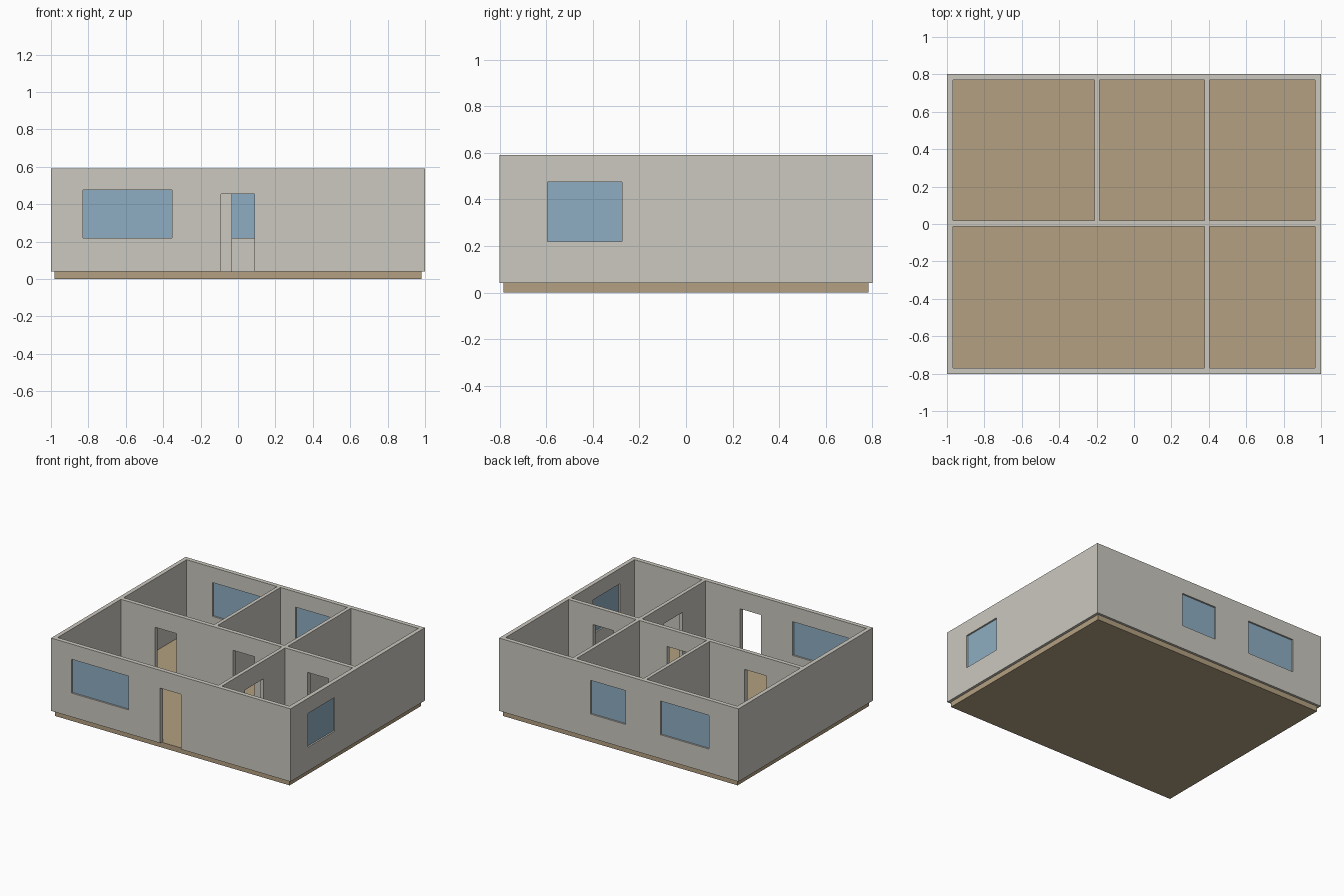
import bpy, bmesh
from mathutils import Matrix, Vector

if "Cube" in bpy.data.objects:
    bpy.data.objects.remove(bpy.data.objects["Cube"])


def boxes(name, bounds, mat=None):
    """One object made of axis-aligned boxes (x0, x1, y0, y1, z0, z1)."""
    bm = bmesh.new()
    for x0, x1, y0, y1, z0, z1 in bounds:
        centre = Vector(((x0 + x1) / 2, (y0 + y1) / 2, (z0 + z1) / 2))
        m = Matrix.Translation(centre) @ Matrix.Diagonal((x1 - x0, y1 - y0, z1 - z0, 1))
        bmesh.ops.create_cube(bm, size=1, matrix=m)
    me = bpy.data.meshes.new(name)
    bm.to_mesh(me)
    bm.free()
    ob = bpy.data.objects.new(name, me)
    bpy.context.collection.objects.link(ob)
    if mat:
        me.materials.append(mat)
    return ob


def material(name, r, g, b):
    m = bpy.data.materials.new(name)
    m.diffuse_color = (r, g, b, 1)
    m.use_nodes = True
    m.node_tree.nodes["Principled BSDF"].inputs["Base Color"].default_value = m.diffuse_color
    return m


def cut(ob, cutter):
    cutter.hide_render = True
    mod = ob.modifiers.new("cut", 'BOOLEAN')
    mod.operation, mod.solver, mod.object = 'DIFFERENCE', 'EXACT', cutter
    bpy.context.view_layer.objects.active = ob
    bpy.ops.object.modifier_apply(modifier=mod.name)
    bpy.data.objects.remove(cutter)


timber = material("floor_tan", 0.45, 0.35, 0.22)
glass = material("glass_blue", 0.27, 0.42, 0.54)
plaster = material("wall_plaster", 0.60, 0.58, 0.52)

W, D = 1.0, 0.802           # half width and depth of the walls
IX, IY = 0.968, 0.769       # inner faces of the outer walls
Z0, Z1 = 0.04, 0.59         # wall base and top
SILL, HEAD, DOOR = 0.22, 0.475, 0.455

# floor slab
boxes("floor_slab", [(-0.98, 0.98, -0.784, 0.784, 0, Z0)], timber)

# wall block, hollowed into five rooms
walls = boxes("walls", [(-W, W, -D, D, Z0, Z1)], plaster)
back, front = (0.018, IY), (-IY, -0.014)
rooms = [(-IX, -0.211, *back), (-0.184, 0.376, *back), (0.404, IX, *back),
         (-IX, 0.376, *front), (0.404, IX, *front)]
cut(walls, boxes("room_cutter", [(*r, -0.1, 0.8) for r in rooms]))

# doorways: entrance, three in the long partition, one in the short partition
doors = [(-0.09, 0.087, -0.85, -0.72), (0.35, 0.43, -0.495, -0.275)]
doors += [(a, b, -0.05, 0.05) for a, b in ((-0.684, -0.502), (-0.032, 0.148), (0.592, 0.766))]
cut(walls, boxes("door_cutter", [(*d, -0.1, DOOR) for d in doors]))

# windows: (name, opening start, opening end, wall side)
windows = [("front", -0.83, -0.353, 'F'), ("back_left", -0.752, -0.35, 'B'),
           ("back_middle", -0.057, 0.237, 'B'), ("right", -0.594, -0.274, 'R')]


def window_box(a, b, side, half):
    my, mx = (IY + D) / 2, (IX + W) / 2
    if side == 'R':
        return (mx - half, mx + half, a, b, SILL, HEAD)
    y = my if side == 'B' else -my
    return (a, b, y - half, y + half, SILL, HEAD)


cut(walls, boxes("window_cutter", [window_box(a, b, s, 0.04) for _, a, b, s in windows]))
for name, a, b, s in windows:
    boxes(name + "_window_pane", [window_box(a, b, s, 0.004)], glass)
